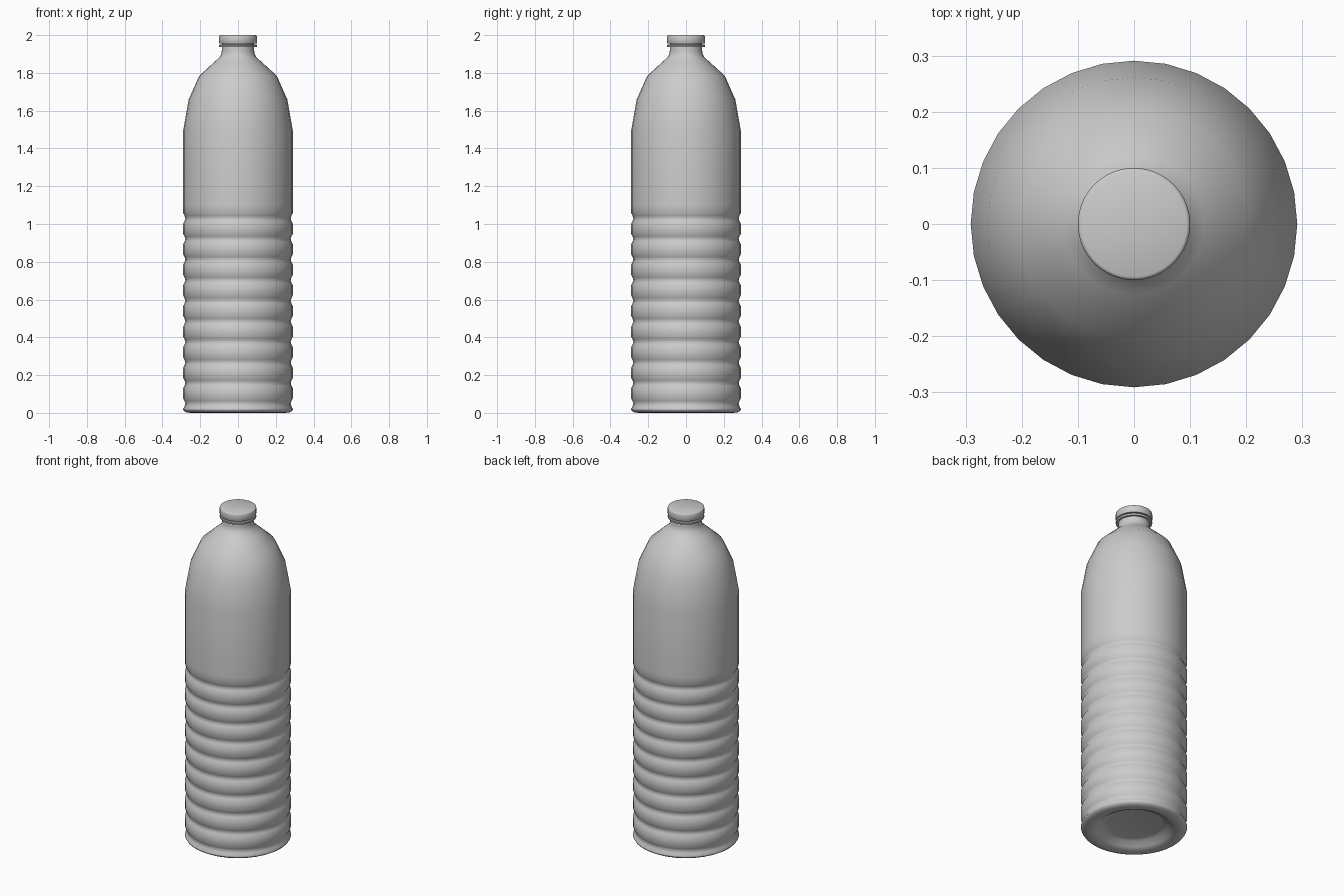
import bpy, bmesh, math

if "Cube" in bpy.data.objects:
    bpy.data.objects.remove(bpy.data.objects["Cube"])


def lathe(name, profile, sides, angle=40):
    """Revolve (radius, height) points round z; radius 0 makes a pole."""
    bm = bmesh.new()
    rings = []
    for r, z in profile:
        if r == 0:
            rings.append([bm.verts.new((0, 0, z))] * sides)
        else:
            rings.append([bm.verts.new((r * math.cos(2 * math.pi * i / sides),
                                        r * math.sin(2 * math.pi * i / sides), z))
                          for i in range(sides)])
    for a, b in zip(rings, rings[1:]):
        for i in range(sides):
            j = (i + 1) % sides
            quad = list(dict.fromkeys((a[i], a[j], b[j], b[i])))
            bm.faces.new(quad)
    bmesh.ops.recalc_face_normals(bm, faces=bm.faces)
    mesh = bpy.data.meshes.new(name)
    bm.to_mesh(mesh)
    bm.free()
    obj = bpy.data.objects.new(name, mesh)
    bpy.context.collection.objects.link(obj)
    bpy.ops.object.select_all(action='DESELECT')
    obj.select_set(True)
    bpy.context.view_layer.objects.active = obj
    bpy.ops.object.shade_smooth_by_angle(angle=math.radians(angle))
    return obj


# Bottle body: recessed base, foot, grooved lower half, shoulder and neck
R, GROOVE = 0.291, 0.279
body = [(0, 0.04), (0.15, 0.04), (0.18, 0.034), (0.205, 0.012), (0.225, 0.002),
        (0.25, 0.0), (0.272, 0.002), (0.286, 0.01), (R, 0.018)]
for k in range(10):
    z = 0.049 + 0.109 * k
    body += [(R, z - 0.029), (0.283, z - 0.014), (GROOVE, z),
             (0.283, z + 0.014), (R, z + 0.029)]
body += [(R, 1.10), (R, 1.49), (0.261, 1.66), (0.205, 1.785),
         (0.125, 1.858), (0.098, 1.882), (0.088, 1.90), (0.086, 1.915),
         (0.086, 1.97), (0, 1.97)]
lathe("bottle_body", body, 32, 50)

# Tamper ring under the cap
lathe("neck_ring", [(0.084, 1.936), (0.098, 1.936), (0.1, 1.939), (0.1, 1.946),
                    (0.097, 1.949), (0.084, 1.949)], 64)

# Screw cap
lathe("cap", [(0.084, 1.955), (0.098, 1.955), (0.1, 1.958), (0.1, 1.994),
              (0.098, 1.998), (0.094, 2.0), (0, 2.0)], 64)
